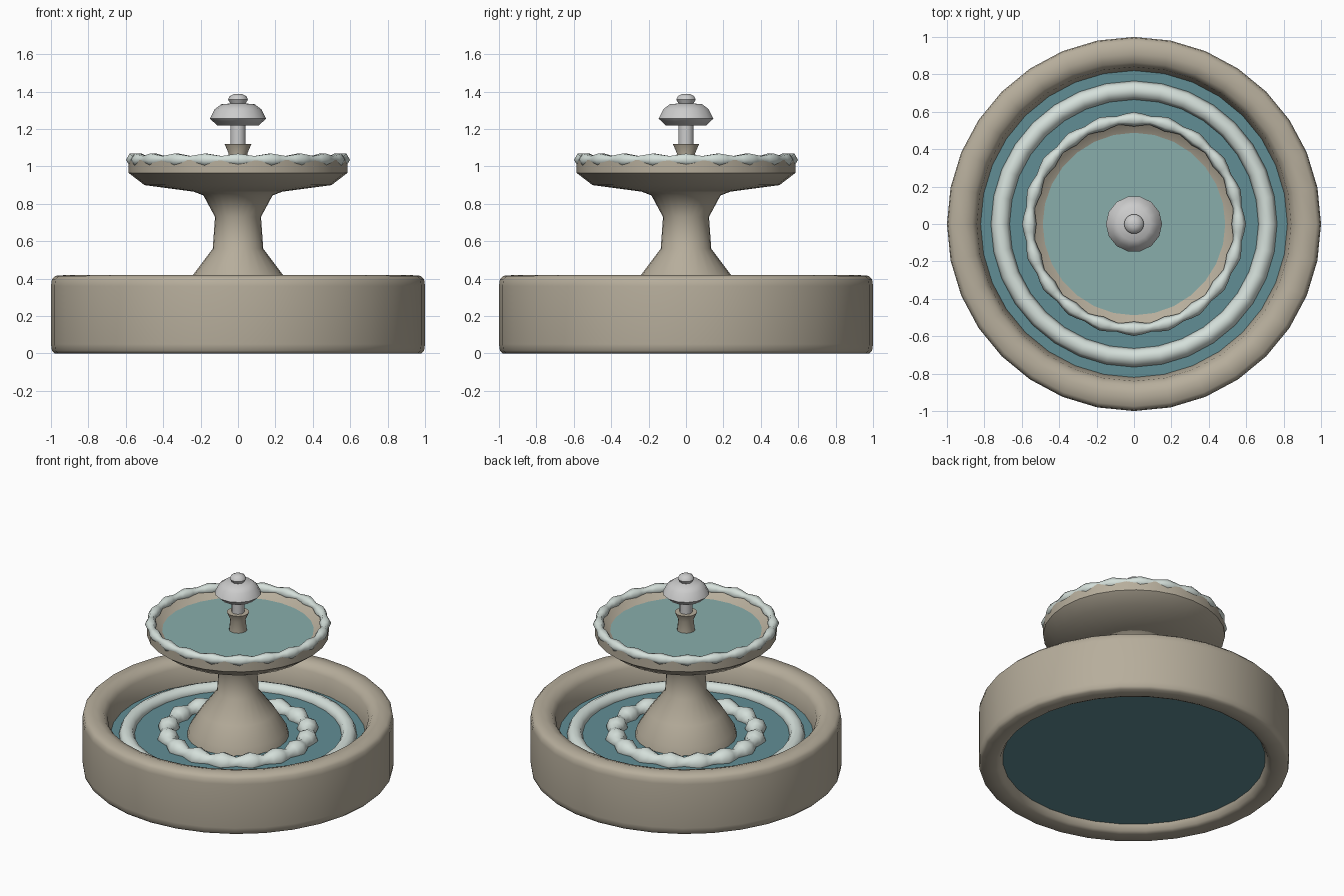
import bpy, math
from math import sin, cos, pi

if "Cube" in bpy.data.objects:
    bpy.data.objects.remove(bpy.data.objects["Cube"])


def material(name, rgb):
    m = bpy.data.materials.new(name)
    m.diffuse_color = (*rgb, 1)
    m.use_nodes = True
    m.node_tree.nodes["Principled BSDF"].inputs["Base Color"].default_value = m.diffuse_color
    return m


STONE = material("stone", (0.47, 0.42, 0.33))
WATER = material("water", (0.12, 0.27, 0.30))
BOWL_WATER = material("bowl_water", (0.25, 0.42, 0.41))
FOAM = material("foam", (0.66, 0.74, 0.70))


def finish(name, verts, faces, mat, angle):
    me = bpy.data.meshes.new(name)
    me.from_pydata(verts, [], faces)
    me.update()
    ob = bpy.data.objects.new(name, me)
    bpy.context.collection.objects.link(ob)
    if mat:
        me.materials.append(mat)
    bpy.ops.object.select_all(action='DESELECT')
    ob.select_set(True)
    bpy.context.view_layer.objects.active = ob
    bpy.ops.object.shade_smooth_by_angle(angle=math.radians(angle))
    return ob


def lathe(name, profile, n, mat=None, closed=False, angle=50):
    """Spin an (r, z) profile listed bottom to top along the outside."""
    verts, rings, faces = [], [], []
    for r, z in profile:
        if r == 0:
            rings.append([len(verts)] * n)
            verts.append((0, 0, z))
        else:
            rings.append(list(range(len(verts), len(verts) + n)))
            verts += [(r * cos(2 * pi * i / n), r * sin(2 * pi * i / n), z) for i in range(n)]
    pairs = list(zip(rings, rings[1:]))
    if closed:
        pairs.append((rings[-1], rings[0]))
    for a, b in pairs:
        for i in range(n):
            j = (i + 1) % n
            faces.append(list(dict.fromkeys((a[i], a[j], b[j], b[i]))))
    return finish(name, verts, faces, mat, angle)


def foam_ring(name, R, z, tube, n, lumps=0, amount=0.0, sides=8):
    """Torus whose tube swells and shrinks into lumps."""
    verts, faces = [], []
    for i in range(n):
        a = 2 * pi * i / n
        t = tube * (1 + amount * cos(lumps * a))
        for k in range(sides):
            b = 2 * pi * k / sides
            r = R + t * cos(b)
            verts.append((r * cos(a), r * sin(a), z + t * sin(b)))
    for i in range(n):
        for k in range(sides):
            i2, k2 = (i + 1) % n, (k + 1) % sides
            faces.append((i * sides + k, i2 * sides + k, i2 * sides + k2, i * sides + k2))
    return finish(name, verts, faces, FOAM, 60)


# Ground basin wall and its water
lathe("basin_wall", [(0.85, 0.04), (0.865, 0.01), (0.89, 0), (0.98, 0), (0.995, 0.015), (1, 0.05),
                     (1, 0.36), (0.995, 0.395), (0.975, 0.415), (0.91, 0.42), (0.865, 0.405),
                     (0.84, 0.37), (0.82, 0.25), (0.82, 0.10)], 32, STONE, closed=True, angle=60)
lathe("basin_water", [(0, 0.05), (0.845, 0.05), (0.835, 0.25), (0, 0.25)], 32, WATER, angle=30)

# Pedestal
lathe("pedestal", [(0.33, 0.24), (0.315, 0.30), (0.24, 0.42), (0.135, 0.56), (0.123, 0.73),
                   (0.185, 0.845), (0.29, 0.885)], 24, STONE)

# Upper bowl and its water
lathe("upper_bowl", [(0, 0.86), (0.2, 0.86), (0.5, 0.90), (0.585, 0.965), (0.585, 1.035),
                     (0.555, 1.04), (0.53, 1.02), (0.46, 0.975), (0, 0.95)], 28, STONE)
lathe("bowl_water", [(0.495, 0.993), (0, 0.993)], 28, BOWL_WATER)

# Foam rings
foam_ring("outer_ripple", 0.715, 0.25, 0.05, 32)
foam_ring("splash_ring", 0.455, 0.26, 0.055, 64, 16, 0.28)
foam_ring("rim_foam", 0.56, 1.035, 0.031, 80, 20, 0.25, 6)

# Spout: flared collar, pipe, mushroom cap and finial
lathe("spout_collar", [(0.06, 0.97), (0.05, 1.07), (0.072, 1.12), (0, 1.12)], 14, STONE)
lathe("spout_pipe", [(0.041, 1.0), (0.041, 1.24)], 14)
lathe("spout_cap", [(0, 1.218), (0.11, 1.218), (0.15, 1.255), (0.125, 1.305), (0.09, 1.332),
                    (0, 1.34)], 14)
lathe("finial", [(0.035, 1.325), (0.053, 1.357), (0.045, 1.375), (0.02, 1.388), (0, 1.388)], 14)
